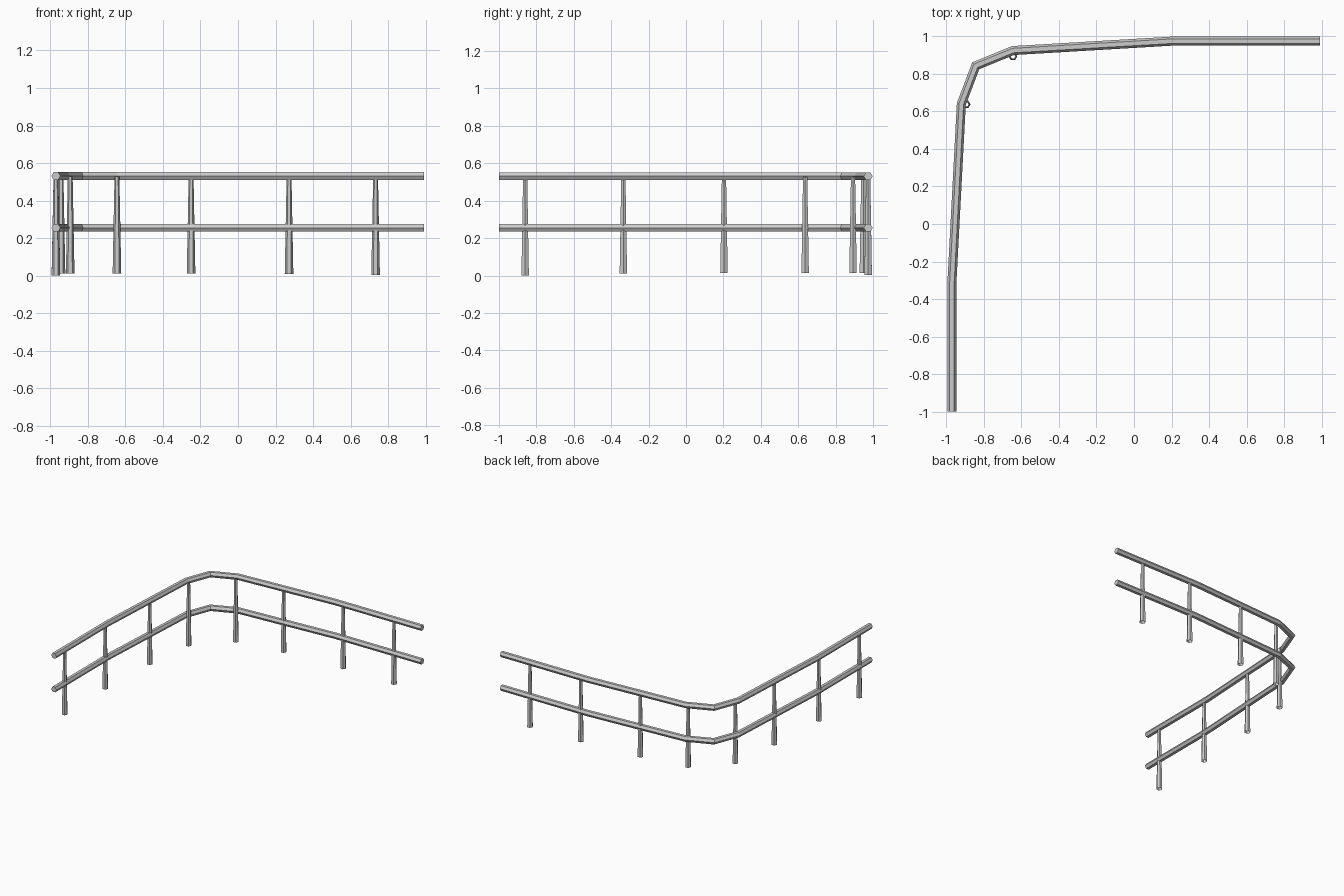
import bpy, bmesh
from math import cos, sin, pi
from mathutils import Vector

if "Cube" in bpy.data.objects:
    bpy.data.objects.remove(bpy.data.objects["Cube"])

# Plan of the railing: two straight arms joined by a faceted bend
PATH = [(-0.97, -1.0), (-0.97, -0.31), (-0.92, 0.64), (-0.843, 0.843),
        (-0.645, 0.924), (0.20, 0.974), (0.99, 0.974)]
# Post x, y and foot height
POSTS = [(-0.97, -0.86, 0.0), (-0.97, -0.335, 0.01), (-0.943, 0.203, 0.013),
         (-0.894, 0.637, 0.013), (-0.645, 0.893, 0.013), (-0.25, 0.948, 0.013),
         (0.272, 0.974, 0.009), (0.733, 0.974, 0.004)]
SIDES = 6


def finish(name, bm):
    bmesh.ops.recalc_face_normals(bm, faces=bm.faces[:])
    mesh = bpy.data.meshes.new(name)
    bm.to_mesh(mesh)
    bm.free()
    bpy.context.collection.objects.link(bpy.data.objects.new(name, mesh))


def bridge(bm, a, b):
    for i in range(SIDES):
        j = (i + 1) % SIDES
        bm.faces.new((a[i], a[j], b[j], b[i]))


def rail(name, z, radius=0.024):
    # hexagonal section swept along the plan with mitred joints
    bm = bmesh.new()
    pts = [Vector(p) for p in PATH]
    dirs = [(b - a).normalized() for a, b in zip(pts, pts[1:])]
    rings = []
    for k, p in enumerate(pts):
        d0, d1 = dirs[max(k - 1, 0)], dirs[min(k, len(dirs) - 1)]
        t = (d0 + d1).normalized()
        side = Vector((t.y, -t.x)) / t.dot(d0)
        ring = []
        for i in range(SIDES):
            a = 2 * pi * i / SIDES
            q = p + side * radius * cos(a)
            ring.append(bm.verts.new((q.x, q.y, z + radius * sin(a))))
        rings.append(ring)
    for a, b in zip(rings, rings[1:]):
        bridge(bm, a, b)
    bm.faces.new(rings[0])
    bm.faces.new(rings[-1])
    finish(name, bm)


def post(name, x, y, z):
    # open tapered hexagonal tube
    bm = bmesh.new()
    rings = []
    for h, r in ((z, 0.023), (z + 0.515, 0.013)):
        rings.append([bm.verts.new((x + r * cos(2 * pi * i / SIDES),
                                    y + r * sin(2 * pi * i / SIDES), h))
                      for i in range(SIDES)])
    bridge(bm, *rings)
    finish(name, bm)


# Rails
rail("top_rail", 0.531)
rail("middle_rail", 0.255)

# Posts
for n, p in enumerate(POSTS, 1):
    post(f"post_{n}", *p)
